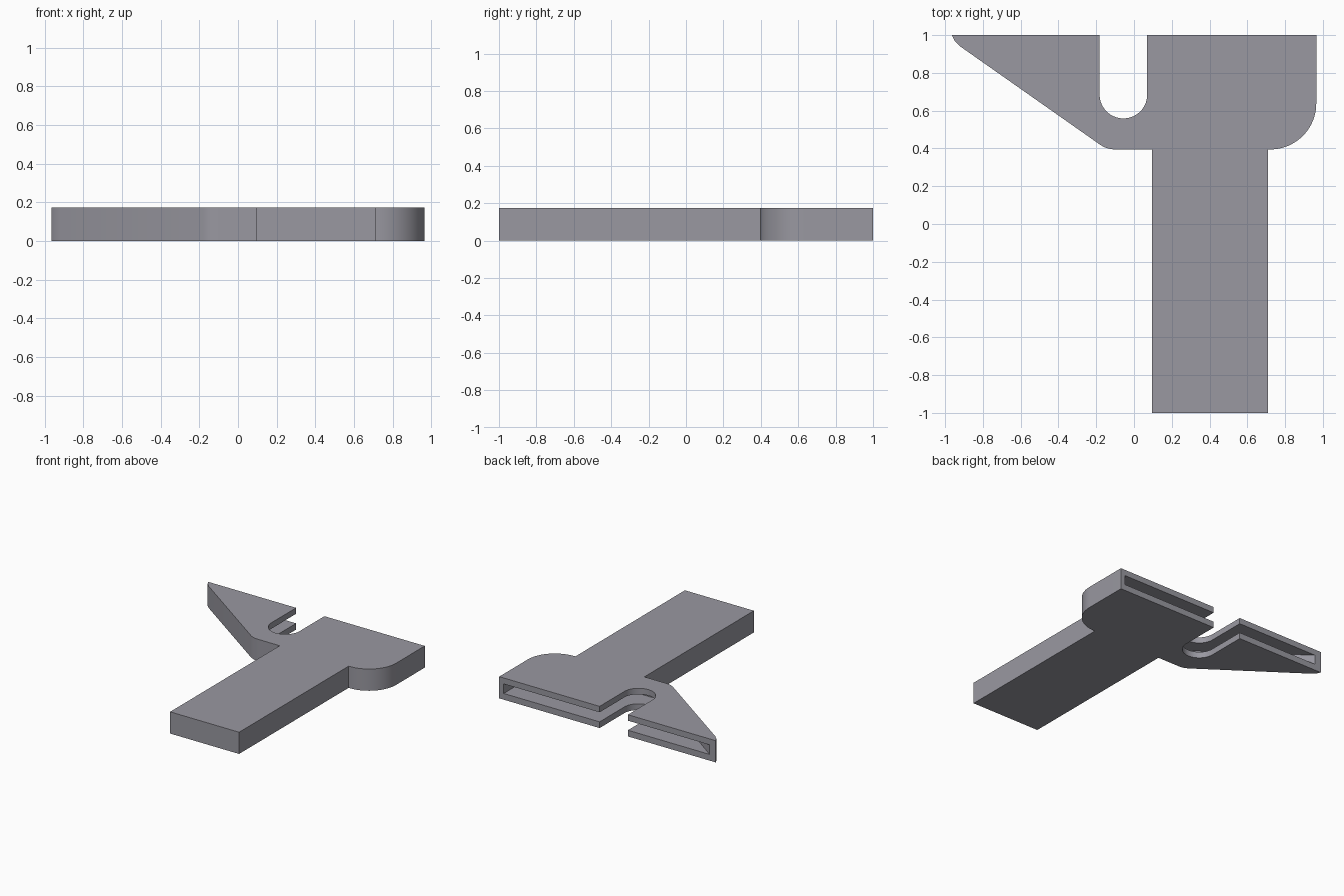
import bpy, bmesh, math

if "Cube" in bpy.data.objects:
    bpy.data.objects.remove(bpy.data.objects["Cube"])

HEIGHT = 0.175


def arc(cx, cy, r, a0, a1, n=20):
    """Points on an arc, angles in degrees."""
    return [(cx + r * math.cos(math.radians(a0 + (a1 - a0) * i / n)),
             cy + r * math.sin(math.radians(a0 + (a1 - a0) * i / n)))
            for i in range(n + 1)]


def prism(name, outline, z0, z1):
    """Extrude a flat outline from z0 up to z1."""
    bm = bmesh.new()
    base = bm.faces.new([bm.verts.new((x, y, z0)) for x, y in outline])
    ext = bmesh.ops.extrude_face_region(bm, geom=[base])
    for v in ext["geom"]:
        if isinstance(v, bmesh.types.BMVert):
            v.co.z = z1
    bmesh.ops.recalc_face_normals(bm, faces=bm.faces)
    mesh = bpy.data.meshes.new(name)
    bm.to_mesh(mesh)
    bm.free()
    obj = bpy.data.objects.new(name, mesh)
    bpy.context.collection.objects.link(obj)
    return obj


# Body: handle, wedge-shaped arm, U notch and rounded shoulder in one outline
body = prism("holder_body",
             [(-0.965, 1.0), (-0.95, 0.97), (-0.92, 0.94)]
             + arc(-0.10, 0.535, 0.14, 235, 270, 6)
             + [(0.095, 0.395), (0.095, -1.0), (0.71, -1.0), (0.71, 0.395)]
             + arc(0.722, 0.638, 0.243, 270, 360)
             + [(0.965, 1.0), (0.07, 1.0)]
             + arc(-0.056, 0.685, 0.126, 0, -180, 28)
             + [(-0.182, 1.0)],
             0.0, HEIGHT)

# Dark grey plastic
plastic = bpy.data.materials.new("dark_grey_plastic")
plastic.diffuse_color = (0.32, 0.315, 0.355, 1.0)
plastic.use_nodes = True
plastic.node_tree.nodes["Principled BSDF"].inputs["Base Color"].default_value = plastic.diffuse_color
body.data.materials.append(plastic)

# Flat pocket inside the head, open at the back and into the notch
pocket = prism("pocket_cutter",
               [(-0.91, 1.1), (-0.91, 1.0)]
               + arc(-0.10, 0.535, 0.10, 235, 270, 6)
               + arc(0.722, 0.638, 0.203, 270, 360)
               + [(0.925, 1.1)],
               0.05, 0.127)
pocket.data.materials.append(plastic)
pocket.hide_render = True

cut = body.modifiers.new("pocket", "BOOLEAN")
cut.operation = "DIFFERENCE"
cut.solver = "EXACT"
cut.object = pocket

# Apply the cut and smooth only the curved walls
bpy.context.view_layer.objects.active = body
body.select_set(True)
bpy.ops.object.modifier_apply(modifier=cut.name)
bpy.data.objects.remove(pocket)
bpy.ops.object.shade_smooth_by_angle(angle=math.radians(25))
